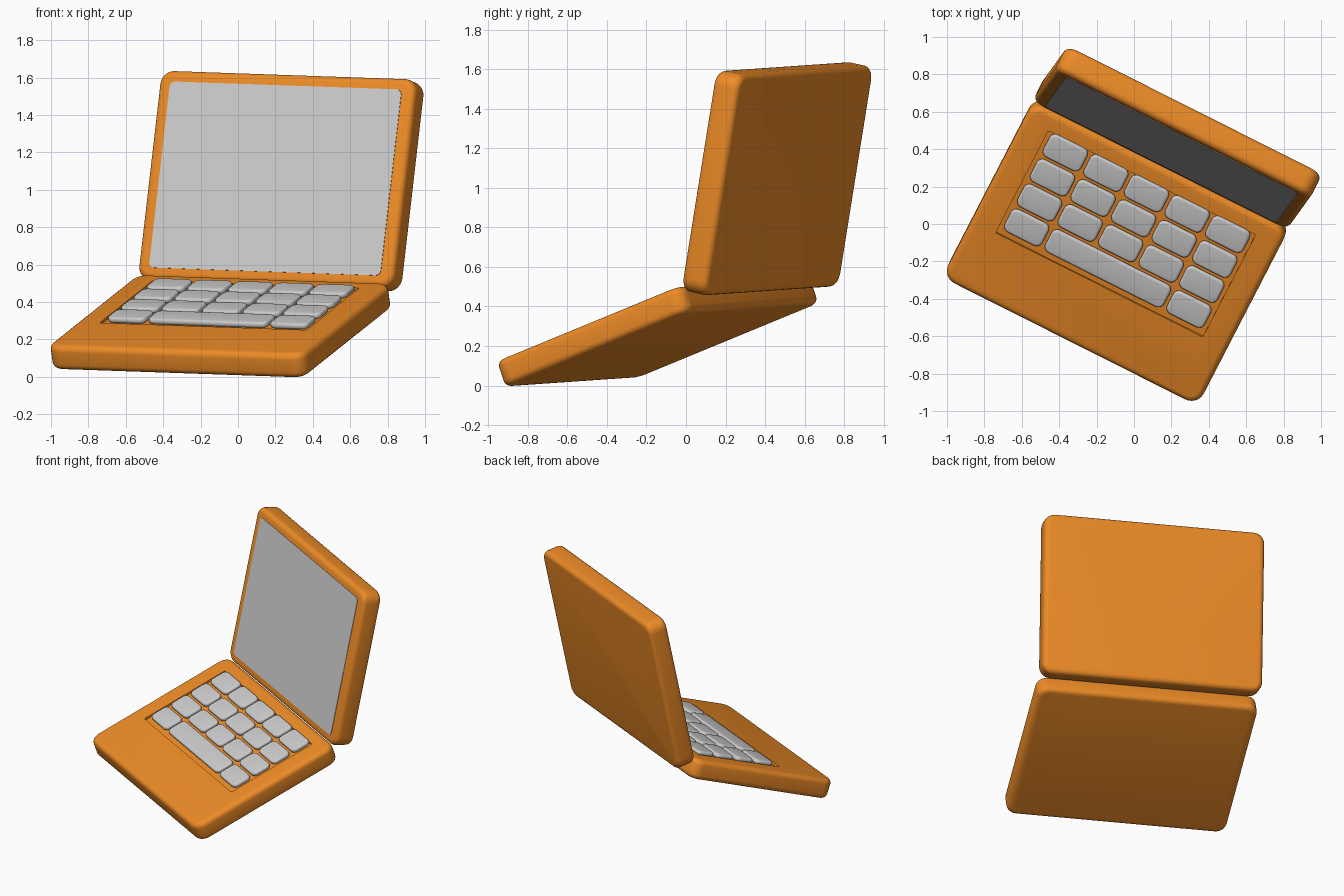
import bpy, bmesh
from mathutils import Matrix, Vector

if "Cube" in bpy.data.objects:
    bpy.data.objects.remove(bpy.data.objects["Cube"])

# Colours
orange = bpy.data.materials.new("orange_plastic")
orange.diffuse_color = (0.85, 0.26, 0.02, 1)
orange.use_nodes = True
orange.node_tree.nodes["Principled BSDF"].inputs["Base Color"].default_value = orange.diffuse_color


def frame(u, v, c):
    """Orthonormal placement from a width axis, a depth axis and a centre."""
    u = Vector(u).normalized()
    v = Vector(v)
    v = (v - u * v.dot(u)).normalized()
    m = Matrix((u, v, u.cross(v))).transposed().to_4x4()
    m.translation = c
    return m


def slab(name, place, centre, size, corner, edge, mat=None, segs=5):
    """Rounded slab: box with rounded upright corners and rolled rims."""
    bm = bmesh.new()
    bmesh.ops.create_cube(bm, size=1)
    bmesh.ops.scale(bm, vec=size, verts=bm.verts)
    up = [e for e in bm.edges
          if abs(e.verts[0].co.z - e.verts[1].co.z) > size[2] * 0.5]
    bmesh.ops.bevel(bm, geom=up, offset=corner, offset_type='OFFSET',
                    segments=segs + 1, profile=0.5, affect='EDGES')
    if edge:
        rim = [e for e in bm.edges
               if abs(e.verts[0].co.z - e.verts[1].co.z) < 1e-5]
        bmesh.ops.bevel(bm, geom=rim, offset=edge, offset_type='OFFSET',
                        segments=segs, profile=0.5, affect='EDGES')
    bmesh.ops.translate(bm, vec=centre, verts=bm.verts)
    me = bpy.data.meshes.new(name)
    bm.to_mesh(me)
    bm.free()
    ob = bpy.data.objects.new(name, me)
    bpy.context.collection.objects.link(ob)
    ob.matrix_world = place
    if mat:
        me.materials.append(mat)
    return ob


def activate(ob):
    bpy.ops.object.select_all(action='DESELECT')
    ob.select_set(True)
    bpy.context.view_layer.objects.active = ob


WIDTH, DEPTH = 1.53, 1.13
BASE_T, LID_T = 0.14, 0.146
TRAY = 0.015                      # keyboard recess depth
U = (0.893, -0.449, -0.031)       # shared hinge direction
base_m = frame(U, (0.426, 0.837, 0.344), (-0.094, -0.143, 0.27))
lid_m = frame(U, (0.10, 0.163, 0.981), (0.232, 0.462, 1.046))
top = BASE_T / 2

# Base with a shallow keyboard recess
base = slab("base", base_m, (0, 0, 0), (WIDTH, DEPTH, BASE_T), 0.075, 0.035, orange)
cutter = slab("tray_cutter", base_m, (0, 0.135, top), (1.24, 0.655, 2 * TRAY),
              0.008, 0, orange, 1)
cutter.hide_render = True
bpy.context.view_layer.update()
cut = base.modifiers.new("tray", 'BOOLEAN')
cut.operation = 'DIFFERENCE'
cut.solver = 'EXACT'
cut.object = cutter
activate(base)
bpy.ops.object.modifier_apply(modifier=cut.name)
bpy.data.objects.remove(cutter)

# Lid and its flush screen
lid = slab("lid", lid_m, (0, 0, 0), (WIDTH, 1.14, LID_T), 0.075, 0.035, orange)
screen = slab("screen", lid_m, (0, 0, LID_T / 2), (1.386, 1.014, 0.006), 0.03, 0)
parts = [base, lid, screen]

# Keys: three full rows, then a front row with a long space bar
PU, PV, GAP = 0.243, 0.16, 0.018
KEY_H = TRAY + 0.018
rows = [[(i, 1) for i in range(-2, 3)]] * 3 + [[(-2, 1), (0, 3), (2, 1)]]
for r, row in enumerate(rows):
    for i, span in row:
        name = "space_bar" if span == 3 else "key"
        size = (PU * span - GAP, PV - GAP, KEY_H)
        centre = (i * PU, 0.395 - r * PV, top - TRAY + KEY_H / 2)
        parts.append(slab(name, base_m, centre, size, 0.035, 0.014, None, 4))

for ob in parts:
    activate(ob)
    bpy.ops.object.shade_smooth_by_angle(angle=0.6)
